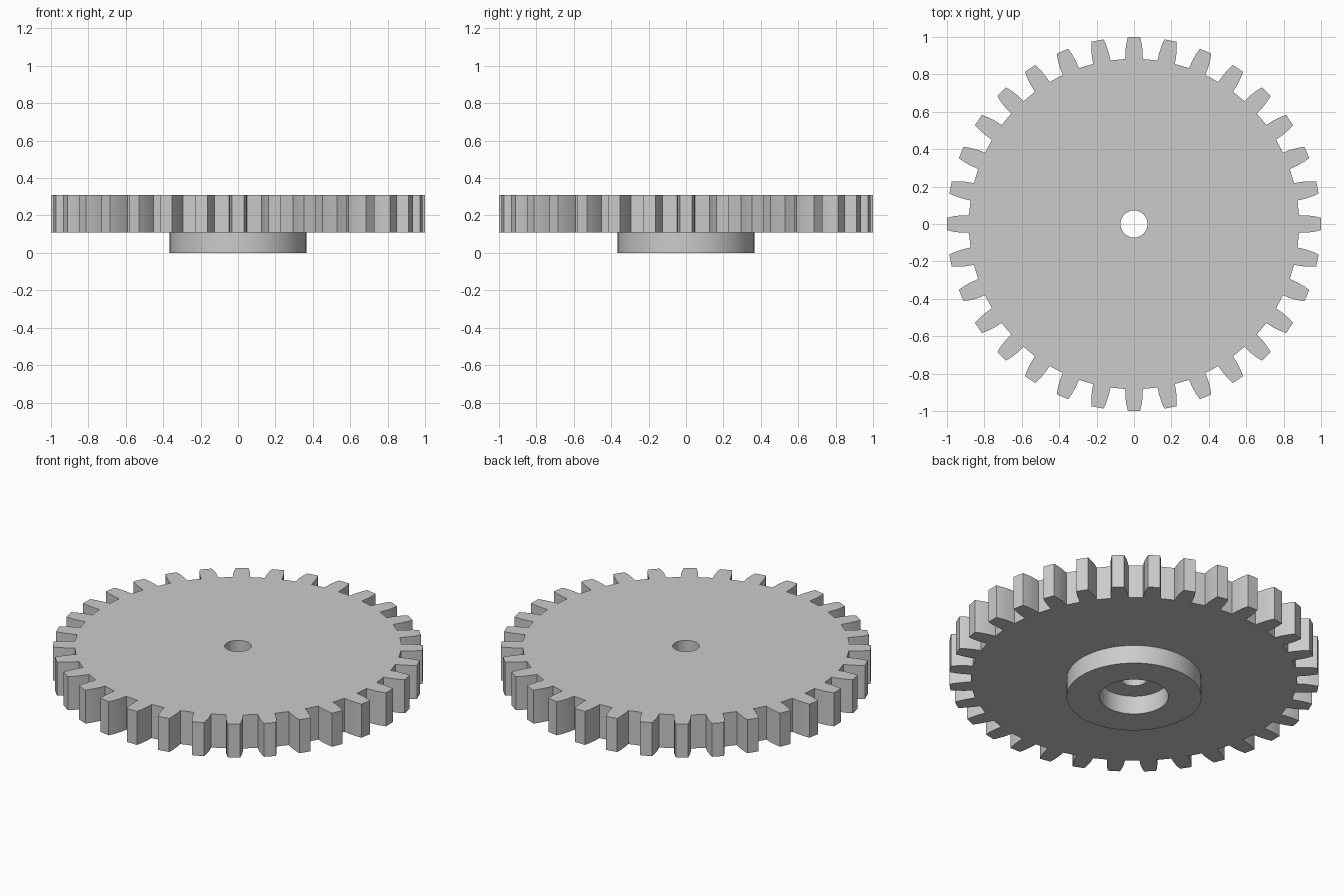
import bpy
import math

if "Cube" in bpy.data.objects:
    bpy.data.objects.remove(bpy.data.objects["Cube"], do_unlink=True)

GREY = (0.6, 0.6, 0.6, 1.0)
metal = bpy.data.materials.new("light grey")
metal.use_nodes = True
metal.diffuse_color = GREY
metal.node_tree.nodes["Principled BSDF"].inputs["Base Color"].default_value = GREY

TEETH = 32
# Half of one tooth: (distance from centre, half width), root to tip
FLANK = [(0.882, 0.047), (0.925, 0.046), (0.965, 0.041), (1.0, 0.033)]


def circle(radius, segments=64):
    step = math.tau / segments
    return [(radius * math.cos(i * step), radius * math.sin(i * step)) for i in range(segments)]


def gear_outline():
    tooth = [(r, -w) for r, w in FLANK] + [(r, w) for r, w in reversed(FLANK)]
    points = []
    for i in range(TEETH):
        a = math.tau * i / TEETH
        c, s = math.cos(a), math.sin(a)
        points += [(x * c - y * s, x * s + y * c) for x, y in tooth]
    return points


def plate(name, outlines, bottom, top):
    """Extrude nested outlines; inner outlines become holes."""
    curve = bpy.data.curves.new(name, "CURVE")
    curve.dimensions = "2D"
    curve.fill_mode = "BOTH"
    curve.extrude = (top - bottom) / 2
    for outline in outlines:
        spline = curve.splines.new("POLY")
        spline.points.add(len(outline) - 1)
        for point, (x, y) in zip(spline.points, outline):
            point.co = (x, y, 0, 1)
        spline.use_cyclic_u = True
    curve.materials.append(metal)
    obj = bpy.data.objects.new(name, curve)
    obj.location.z = (top + bottom) / 2
    bpy.context.collection.objects.link(obj)
    bpy.ops.object.select_all(action="DESELECT")
    obj.select_set(True)
    bpy.context.view_layer.objects.active = obj
    bpy.ops.object.convert(target="MESH")
    # Weld caps to walls so the solid is closed
    bpy.ops.object.mode_set(mode="EDIT")
    bpy.ops.mesh.select_all(action="SELECT")
    bpy.ops.mesh.remove_doubles(threshold=0.0001)
    bpy.ops.mesh.normals_make_consistent(inside=False)
    bpy.ops.object.mode_set(mode="OBJECT")
    bpy.ops.object.shade_smooth_by_angle(angle=math.radians(8))


# Toothed wheel with shaft bore
plate("toothed_wheel", [gear_outline(), circle(0.072)], 0.11, 0.31)

# Hub collar below, with a wider recess
plate("hub_collar", [circle(0.365), circle(0.186)], 0.0, 0.11)
